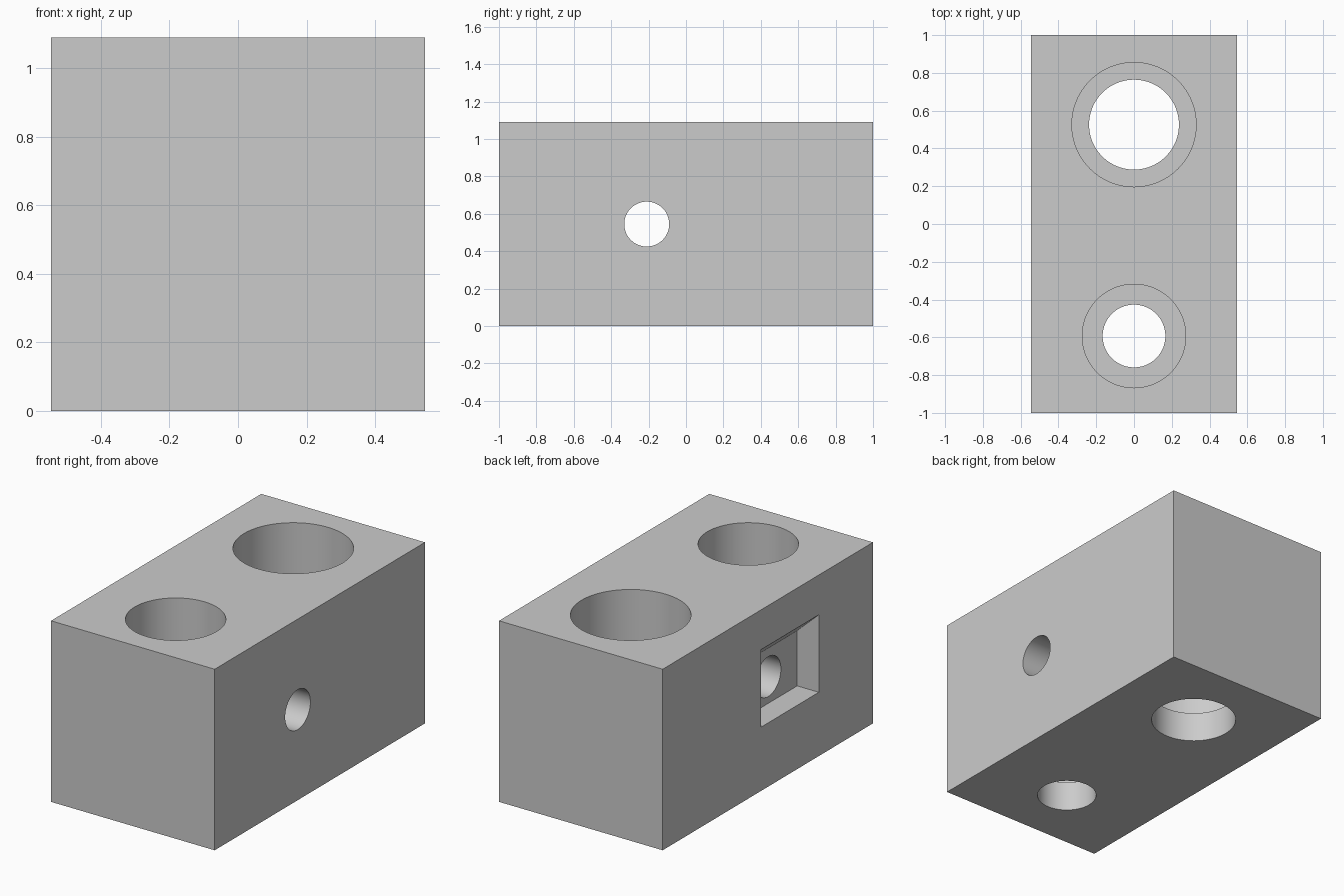
import bpy, bmesh, math
from mathutils import Matrix, Vector

cube = bpy.data.objects.get("Cube")
if cube:
    bpy.data.objects.remove(cube, do_unlink=True)

WIDTH, LENGTH, HEIGHT = 1.09, 2.0, 1.09
MID_Z = HEIGHT / 2
BOLT_Y = -0.21
STEP_Z = 0.18

grey = bpy.data.materials.new("plain grey")
grey.use_nodes = True
grey.diffuse_color = (0.6, 0.6, 0.6, 1)
grey.node_tree.nodes["Principled BSDF"].inputs["Base Color"].default_value = (0.6, 0.6, 0.6, 1)


def make_object(name, bm):
    bmesh.ops.recalc_face_normals(bm, faces=bm.faces)
    mesh = bpy.data.meshes.new(name)
    bm.to_mesh(mesh)
    bm.free()
    mesh.materials.append(grey)
    obj = bpy.data.objects.new(name, mesh)
    bpy.context.collection.objects.link(obj)
    return obj


def cylinder(name, radius, depth, centre, axis="Z"):
    bm = bmesh.new()
    turn = Matrix.Rotation(math.pi / 2, 4, "Y") if axis == "X" else Matrix()
    bmesh.ops.create_cone(bm, cap_ends=True, segments=96, radius1=radius, radius2=radius,
                          depth=depth, matrix=Matrix.Translation(centre) @ turn)
    return make_object(name, bm)


def prism(name, profile, y0, y1):
    """Extrude an x-z profile along y."""
    bm = bmesh.new()
    face = bm.faces.new([bm.verts.new((x, y0, z)) for x, z in profile])
    made = bmesh.ops.extrude_face_region(bm, geom=[face])["geom"]
    bmesh.ops.translate(bm, vec=Vector((0, y1 - y0, 0)),
                        verts=[v for v in made if isinstance(v, bmesh.types.BMVert)])
    return make_object(name, bm)


def cut(body, cutter):
    cutter.hide_render = True
    mod = body.modifiers.new("cut", "BOOLEAN")
    mod.operation = "DIFFERENCE"
    mod.solver = "EXACT"
    mod.object = cutter
    bpy.context.view_layer.objects.active = body
    bpy.ops.object.modifier_apply(modifier=mod.name)
    bpy.data.objects.remove(cutter, do_unlink=True)


# Solid block
half = WIDTH / 2
block = prism("drilled_block", [(-half, 0), (half, 0), (half, HEIGHT), (-half, HEIGHT)],
              -LENGTH / 2, LENGTH / 2)

# Stepped vertical bores: y, wide radius, narrow radius
for y, wide, narrow in ((-0.593, 0.274, 0.166), (0.526, 0.329, 0.238)):
    cut(block, cylinder("through_bore", narrow, 3, (0, y, MID_Z)))
    cut(block, cylinder("counterbore", wide, 2, (0, y, STEP_Z + 1)))

# Cross bolt hole
cut(block, cylinder("bolt_hole", 0.12, 2, (0, BOLT_Y, MID_Z), "X"))

# Nut pocket with a sloping ceiling
inner = -half + 0.144
cut(block, prism("nut_pocket",
                 [(inner, 0.384), (inner, 0.717), (-half - 0.1, 0.943), (-half - 0.1, 0.384)],
                 BOLT_Y - 0.275, BOLT_Y + 0.275))

# Smooth bore walls, crisp edges
bpy.ops.object.select_all(action="DESELECT")
block.select_set(True)
bpy.context.view_layer.objects.active = block
bpy.ops.object.shade_smooth_by_angle(angle=math.radians(30))
